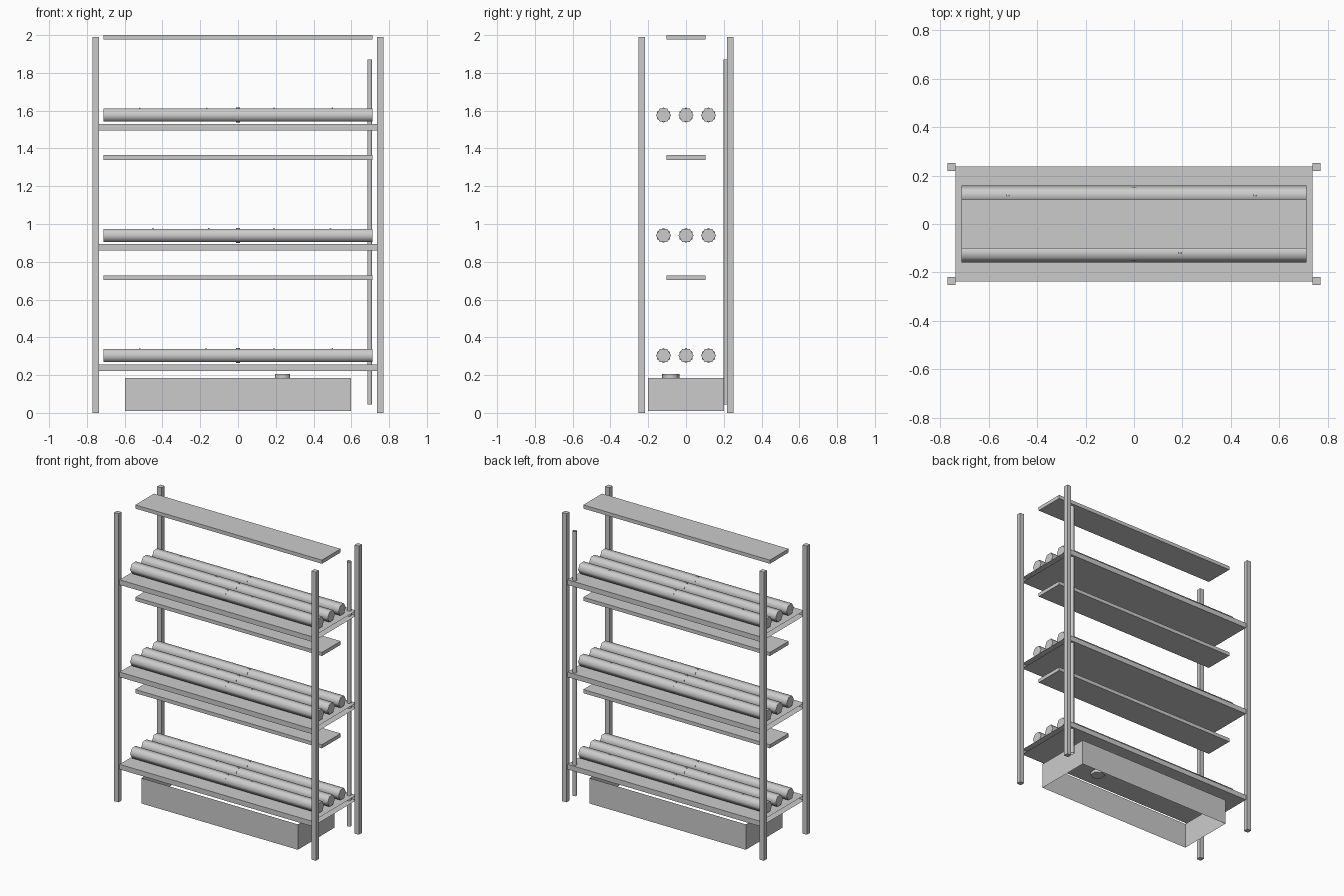
import bpy, bmesh, math
from mathutils import Matrix, Vector

if "Cube" in bpy.data.objects:
    bpy.data.objects.remove(bpy.data.objects["Cube"])

grey = bpy.data.materials.new("plain_grey")
grey.diffuse_color = (0.6, 0.6, 0.6, 1)
grey.use_nodes = True
grey.node_tree.nodes["Principled BSDF"].inputs["Base Color"].default_value = grey.diffuse_color


def finish(name, bm, smooth=False):
    me = bpy.data.meshes.new(name)
    bm.to_mesh(me)
    bm.free()
    me.materials.append(grey)
    ob = bpy.data.objects.new(name, me)
    bpy.context.collection.objects.link(ob)
    if smooth:
        bpy.ops.object.select_all(action='DESELECT')
        ob.select_set(True)
        bpy.context.view_layer.objects.active = ob
        bpy.ops.object.shade_smooth_by_angle(angle=math.radians(65))
    return ob


def box(name, x0, x1, y0, y1, z0, z1, open_axis=None):
    """Box from its limits; open_axis removes both end faces on that axis."""
    bm = bmesh.new()
    size = Matrix.Diagonal((x1 - x0, y1 - y0, z1 - z0, 1))
    mid = Matrix.Translation(((x0 + x1) / 2, (y0 + y1) / 2, (z0 + z1) / 2))
    bmesh.ops.create_cube(bm, size=1, matrix=mid @ size)
    if open_axis is not None:
        bm.normal_update()
        ends = [f for f in bm.faces if abs(f.normal[open_axis]) > 0.9]
        bmesh.ops.delete(bm, geom=ends, context='FACES_ONLY')
    return finish(name, bm)


def hex_rod(name, centre, radius, length, axis='Z', caps=True, turn=0.0, top=None):
    """Six-sided rod with corners pointing along y, unless turned."""
    bm = bmesh.new()
    rot = Matrix.Rotation(math.pi / 2, 4, 'Y') if axis == 'X' else Matrix()
    spin = Matrix.Rotation(math.pi / 2 + turn, 4, 'Z')
    bmesh.ops.create_cone(bm, cap_ends=caps, segments=6, radius1=radius,
                          radius2=radius if top is None else top, depth=length,
                          matrix=Matrix.Translation(Vector(centre)) @ rot @ spin)
    # make sure two corners point along y
    c = Vector(centre)
    want = 0.866 * radius if turn else radius
    if abs(max(v.co.y for v in bm.verts) - c.y - want) > 0.05 * radius:
        bmesh.ops.rotate(bm, verts=bm.verts, cent=c,
                         matrix=Matrix.Rotation(math.pi / 6, 3, axis))
    return finish(name, bm, smooth=True)


# corner posts
for sx, side in ((-1, "left"), (1, "right")):
    for sy, end in ((-1, "front"), (1, "back")):
        x, y, h = sx * 0.753, sy * 0.235, 0.0167
        box(f"{end}_{side}_post", x - h, x + h, y - h, y + h, 0, 1.99)

# three levels: shelf, growing tubes with collars and small pots, light panel
POTS = [((-0.52, 0.5), (-0.17,), (0.19,)),
        ((-0.45, 0.49), (-0.155,), (0.19,)),
        ((-0.52, 0.5), (-0.165,), (0.19,))]
for i in range(3):
    dz = 0.6365 * i
    box(f"shelf_{i}", -0.737, 0.737, -0.238, 0.238, 0.222 + dz, 0.257 + dz, open_axis=0)
    box(f"light_panel_{i}", -0.712, 0.712, -0.102, 0.102, 0.703 + dz, 0.728 + dz)
    zc = 0.303 + dz
    for j, y in enumerate((0.119, 0.0, -0.119)):
        hex_rod(f"grow_tube_{i}_{j}", (0, y, zc), 0.04, 1.424, 'X')
        hex_rod(f"tube_collar_{i}_{j}", (0, y, zc), 0.0395, 0.02, 'X', turn=math.pi / 6)
        for k, x in enumerate(POTS[i][j]):
            hex_rod(f"plant_pot_{i}_{j}_{k}", (x, y, zc + 0.034), 0.012, 0.012, top=0.002)

# water tank, pump cap and riser pipe
box("water_tank", -0.597, 0.597, -0.2, 0.2, 0.01, 0.185, open_axis=2)
hex_rod("pump", (0.236, -0.081, 0.194), 0.0465, 0.022)
hex_rod("riser_pipe", (0.698, 0.214, 0.957), 0.0145, 1.826, caps=False)
